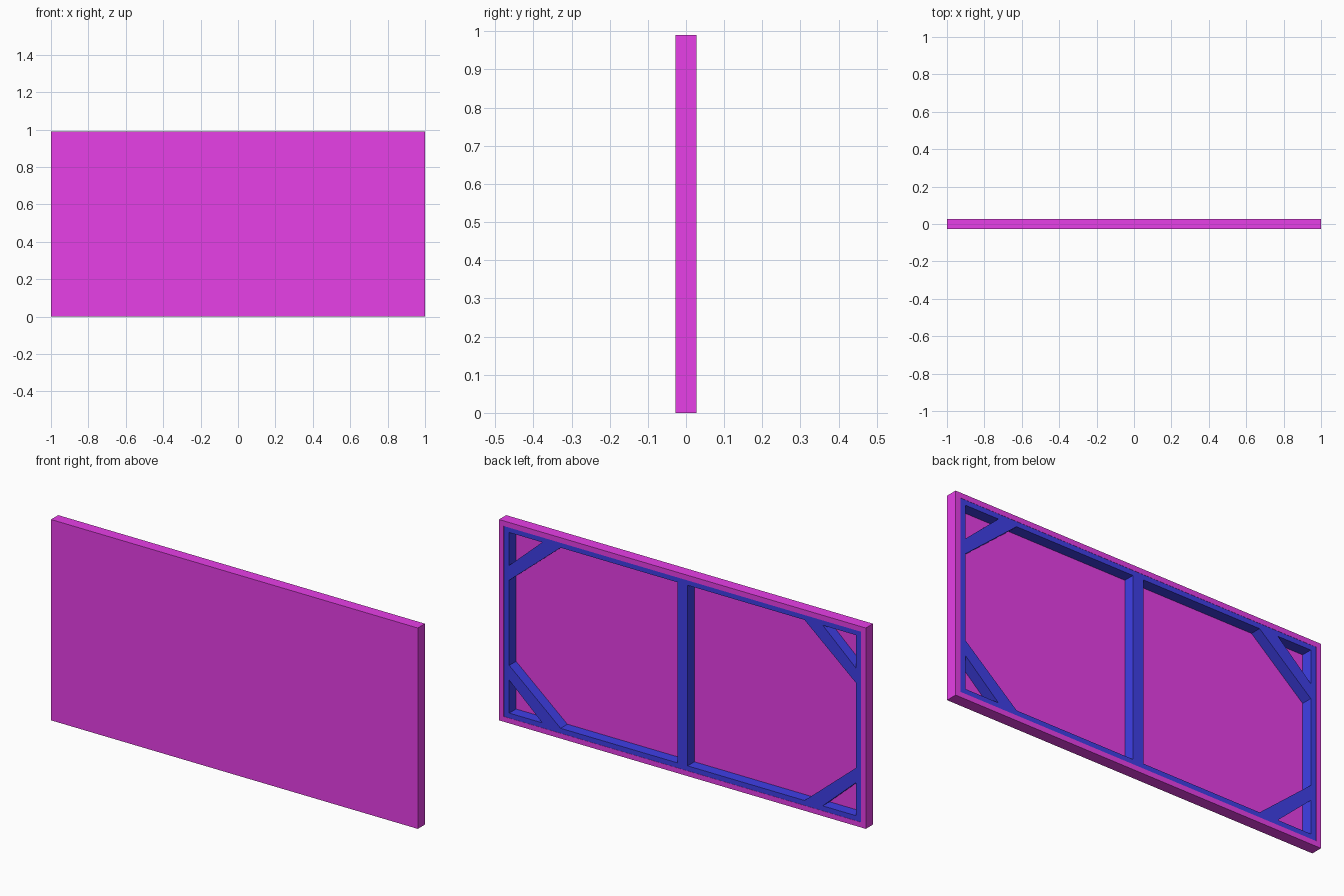
import bpy, bmesh

if "Cube" in bpy.data.objects:
    bpy.data.objects.remove(bpy.data.objects["Cube"])

W, H = 1.0, 0.99          # half width, full height
D = 0.028                 # half depth
SKIN = 0.002              # cloth thickness
LIP = 0.036               # cloth folded over the back
BAR = 0.055               # timber width
Y0, Y1 = -D + SKIN, D - SKIN / 2


def material(name, rgb):
    m = bpy.data.materials.new(name)
    m.diffuse_color = (*rgb, 1)
    m.use_nodes = True
    m.node_tree.nodes["Principled BSDF"].inputs["Base Color"].default_value = m.diffuse_color
    return m


cloth = material("magenta_cloth", (0.8, 0.05, 0.8))
wood = material("blue_wood", (0.05, 0.05, 0.8))


def finish(name, bm, mat):
    bmesh.ops.recalc_face_normals(bm, faces=bm.faces)
    me = bpy.data.meshes.new(name)
    bm.to_mesh(me)
    bm.free()
    me.materials.append(mat)
    ob = bpy.data.objects.new(name, me)
    bpy.context.collection.objects.link(ob)
    return ob


def prism(name, pts, mat):
    """Extrude an x-z outline through the frame depth."""
    bm = bmesh.new()
    face = bm.faces.new([bm.verts.new((x, Y0, z)) for x, z in pts])
    ext = bmesh.ops.extrude_face_region(bm, geom=[face])["geom"]
    bmesh.ops.translate(bm, vec=(0, Y1 - Y0, 0),
                        verts=[v for v in ext if isinstance(v, bmesh.types.BMVert)])
    return finish(name, bm, mat)


# Cloth: front panel wrapped round the sides and folded over the back
bm = bmesh.new()
bmesh.ops.create_cube(bm, size=1)
for v in bm.verts:
    v.co = (v.co.x * 2 * W, v.co.y * 2 * D, (v.co.z + 0.5) * H)
bm.normal_update()
back = max(bm.faces, key=lambda f: f.normal.y)
bmesh.ops.inset_individual(bm, faces=[back], thickness=LIP)
bmesh.ops.delete(bm, geom=[back], context='FACES_ONLY')
canvas = finish("canvas_cloth", bm, cloth)
solid = canvas.modifiers.new("thickness", 'SOLIDIFY')
solid.thickness = SKIN
solid.offset = -1
solid.use_even_offset = True

# Stretcher frame with mitred corners
xo, xi = W - SKIN, W - BAR
zlo, zli, zhi, zho = SKIN, BAR - 0.005, H - BAR + 0.005, H - SKIN
for side, s in (("left", -1), ("right", 1)):
    prism(side + "_bar", [(s * xo, zlo), (s * xo, zho), (s * xi, zhi), (s * xi, zli)], wood)
prism("bottom_bar", [(-xo, zlo), (xo, zlo), (xi, zli), (-xi, zli)], wood)
prism("top_bar", [(-xo, zho), (xo, zho), (xi, zhi), (-xi, zhi)], wood)

# Centre upright
prism("centre_bar", [(-0.028, zli), (0.028, zli), (0.028, zhi), (-0.028, zhi)], wood)

# Diagonal corner braces, mirrored into all four corners
brace = [(xi, 0.20 + 0.012), (xi, 0.275 + 0.01), (0.665, zli), (0.765, zli)]
for side, s in (("left", -1), ("right", 1)):
    prism(f"bottom_{side}_brace", [(s * x, z) for x, z in brace], wood)
    prism(f"top_{side}_brace", [(s * x, H - z) for x, z in brace], wood)
